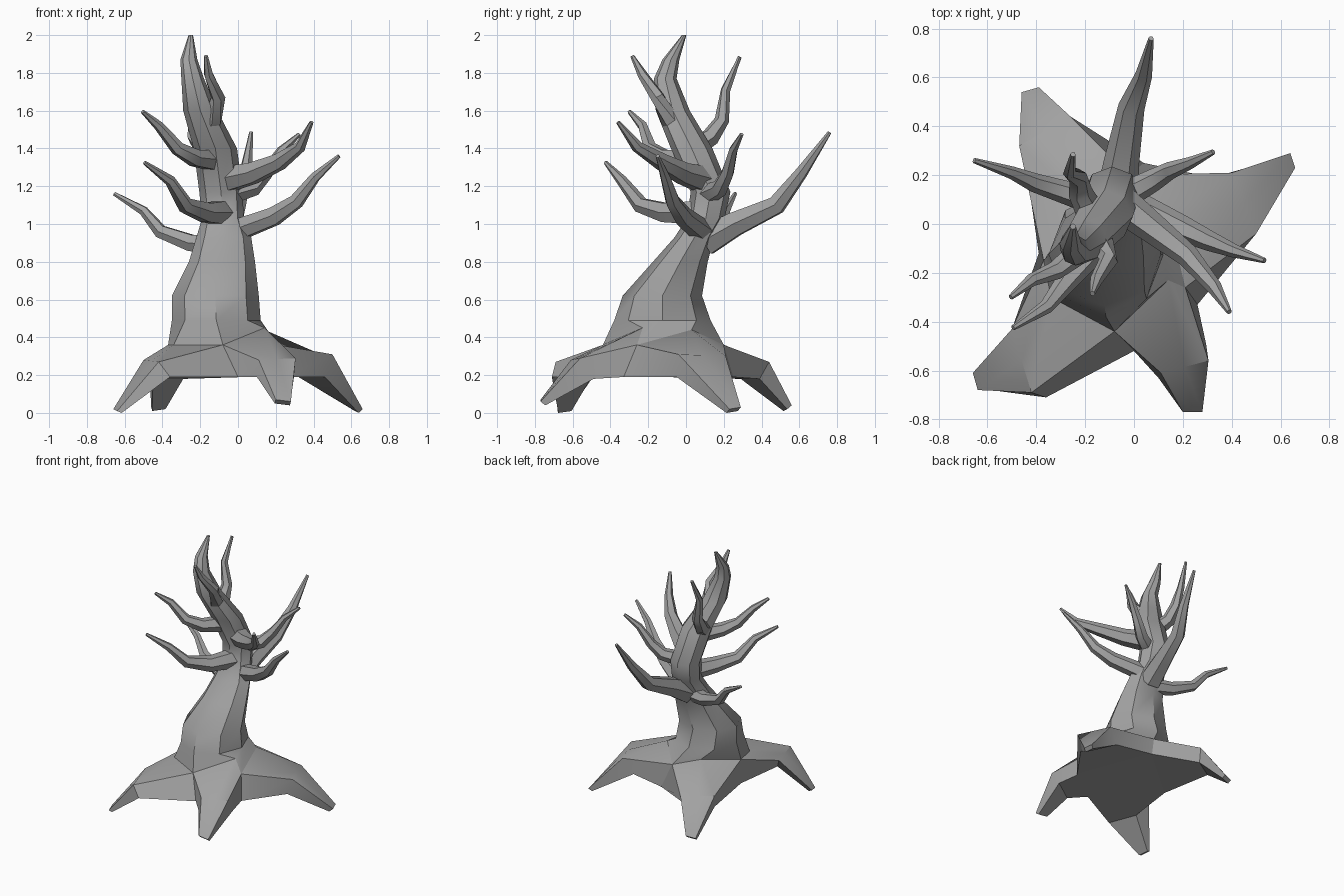
import bpy
import bmesh
import math
from mathutils import Vector

cube = bpy.data.objects.get("Cube")
if cube:
    bpy.data.objects.remove(cube, do_unlink=True)

bark = bpy.data.materials.new("grey_bark")
bark.use_nodes = True
GREY = (0.36, 0.36, 0.36, 1)
bark.diffuse_color = GREY
bark.node_tree.nodes["Principled BSDF"].inputs["Base Color"].default_value = GREY


def loft(name, rings, cap_start=True, cap_end=True):
    """Skin a list of equal-sized point rings into one object."""
    bm = bmesh.new()
    loops = [[bm.verts.new(p) for p in ring] for ring in rings]
    n = len(loops[0])
    for a, b in zip(loops, loops[1:]):
        for i in range(n):
            j = (i + 1) % n
            bm.faces.new((a[i], a[j], b[j], b[i]))
    if cap_start:
        bm.faces.new(loops[0][::-1])
    if cap_end:
        bm.faces.new(loops[-1])
    bmesh.ops.recalc_face_normals(bm, faces=bm.faces)
    mesh = bpy.data.meshes.new(name)
    bm.to_mesh(mesh)
    bm.free()
    mesh.materials.append(bark)
    obj = bpy.data.objects.new(name, mesh)
    bpy.context.collection.objects.link(obj)
    bpy.ops.object.select_all(action="DESELECT")
    obj.select_set(True)
    bpy.context.view_layer.objects.active = obj
    bpy.ops.object.shade_smooth_by_angle(angle=math.radians(35))


def ellipse(cx, cy, rx, ry, z, n=8):
    angles = [math.tau * i / n - math.pi / 2 for i in range(n)]
    return [Vector((cx + rx * math.cos(a), cy + ry * math.sin(a), z)) for a in angles]


def vectors(*points):
    return [Vector(p) for p in points]


# Notches between the roots (front, left, back, right), upper and underside,
# and the points between them where each root's back meets the trunk
top = vectors((-.08, -.44, .36), (.21, -.26, .36), (-.02, .2, .36), (-.37, -.15, .36))
low = vectors((0, -.52, .19), (.26, -.33, .19), (.04, .25, .19), (-.39, -.12, .19))
mid = vectors((.14, -.23, .45), (.14, .03, .44), (-.2, .1, .41), (-.34, -.3, .36))

# Trunk: flares into the notches, leans, and ends in a bent spike
base = [p for pair in zip(top, mid) for p in pair]
trunk_rings = [base] + [ellipse(*r) for r in (
    (-.115, -.125, .235, .255, .49),
    (-.12, -.125, .23, .21, .62),
    (-.085, -.03, .175, .145, .8),
    (-.075, .045, .145, .105, .93),
    (-.08, .105, .11, .10, 1.03),
    (-.09, .13, .115, .105, 1.17),
    (-.12, .03, .115, .11, 1.4),
    (-.20, -.07, .09, .09, 1.6),
    (-.24, -.11, .06, .06, 1.77),
    (-.26, -.08, .045, .045, 1.87),
    (-.25, -.01, .012, .012, 2.0))]
loft("trunk", trunk_rings, cap_start=False)

# Roots: knee (upper A, upper B, lower B, lower A) then toe (A, B)
roots = (
    ("root_front_left", ((.11, -.61, .28), (.305, -.56, .29), (.295, -.49, .18), (.1, -.63, .19),
                         (.2, -.77, .07), (.28, -.77, .06))),
    ("root_left", ((.5, -.04, .31), (.4, .21, .3), (.32, .19, .19), (.46, -.05, .19),
                   (.66, .23, .02), (.64, .29, .03))),
    ("root_back", ((-.26, .44, .27), (-.47, .32, .28), (-.45, .29, .18), (-.29, .39, .18),
                   (-.39, .56, .04), (-.46, .54, .03))),
    ("root_front_right", ((-.5, -.43, .28), (-.42, -.69, .27), (-.36, -.71, .19), (-.44, -.5, .19),
                          (-.66, -.61, .02), (-.64, -.68, .01))),
)
for i, (name, points) in enumerate(roots):
    up_a, up_b, low_b, low_a, toe_a, toe_b = vectors(*points)
    inward = ((low_a + low_b) - (toe_a + toe_b)).normalized() * .03
    inward.z = -min(.02, toe_a.z, toe_b.z)
    j = (i + 1) % 4
    loft(name, [[top[i], mid[i], top[j], low[j], low[i]],
                [up_a, (up_a + up_b) / 2, up_b, low_b, low_a],
                [toe_a, (toe_a + toe_b) / 2, toe_b, toe_b + inward, toe_a + inward]], cap_start=False)

# Flat underside closing the middle of the root star
loft("root_underside", [low, [p + Vector((0, 0, .004)) for p in low]])


def branch(name, radius, points, sides=6):
    """Tapered, crooked limb along a path."""
    path = vectors(*points)
    last = len(path) - 1
    rings = []
    for k, p in enumerate(path):
        tangent = (path[min(k + 1, last)] - path[max(k - 1, 0)]).normalized()
        side = tangent.cross(Vector((0, 0, 1))).normalized()
        up = side.cross(tangent)
        r = radius * (1 - k / last) ** .85 + .011
        rings.append([p + r * (side * math.cos(math.tau * s / sides) + up * math.sin(math.tau * s / sides))
                      for s in range(sides)])
    loft(name, rings)


# Limbs from the trunk outward
branch("limb_back", .078, ((-.07, .1, .91), (-.05, .26, 1.0), (-.01, .48, 1.1), (.04, .61, 1.27), (.07, .76, 1.485)))
branch("limb_left_low", .055, ((-.05, .1, .95), (.19, -.015, 1.04), (.31, -.07, 1.12), (.41, -.11, 1.25), (.535, -.15, 1.36)))
branch("limb_left_high", .065, ((-.05, .08, 1.24), (.08, -.02, 1.27), (.22, -.13, 1.33), (.33, -.26, 1.41), (.39, -.36, 1.54)))
branch("limb_left_back", .045, ((-.03, .12, 1.16), (.08, .18, 1.19), (.15, .22, 1.27), (.23, .25, 1.39), (.325, .295, 1.475)))
branch("limb_right_low", .05, ((-.1, .07, .89), (-.25, .12, .9), (-.41, .17, .96), (-.5, .21, 1.07), (-.655, .26, 1.16)))
branch("limb_right_mid", .06, ((-.09, .06, 1.06), (-.17, -.11, 1.06), (-.28, -.24, 1.1), (-.36, -.34, 1.23), (-.495, -.425, 1.325)))
branch("limb_right_high", .05, ((-.14, .01, 1.34), (-.23, -.12, 1.35), (-.32, -.19, 1.4), (-.42, -.23, 1.52), (-.505, -.3, 1.595)))
branch("limb_top_back", .05, ((-.17, .03, 1.4), (-.22, .13, 1.46), (-.23, .19, 1.55), (-.265, .21, 1.71), (-.25, .285, 1.885)))
branch("limb_top_front", .05, ((-.17, -.02, 1.49), (-.13, -.09, 1.56), (-.105, -.15, 1.67), (-.155, -.23, 1.79), (-.17, -.285, 1.89)))
